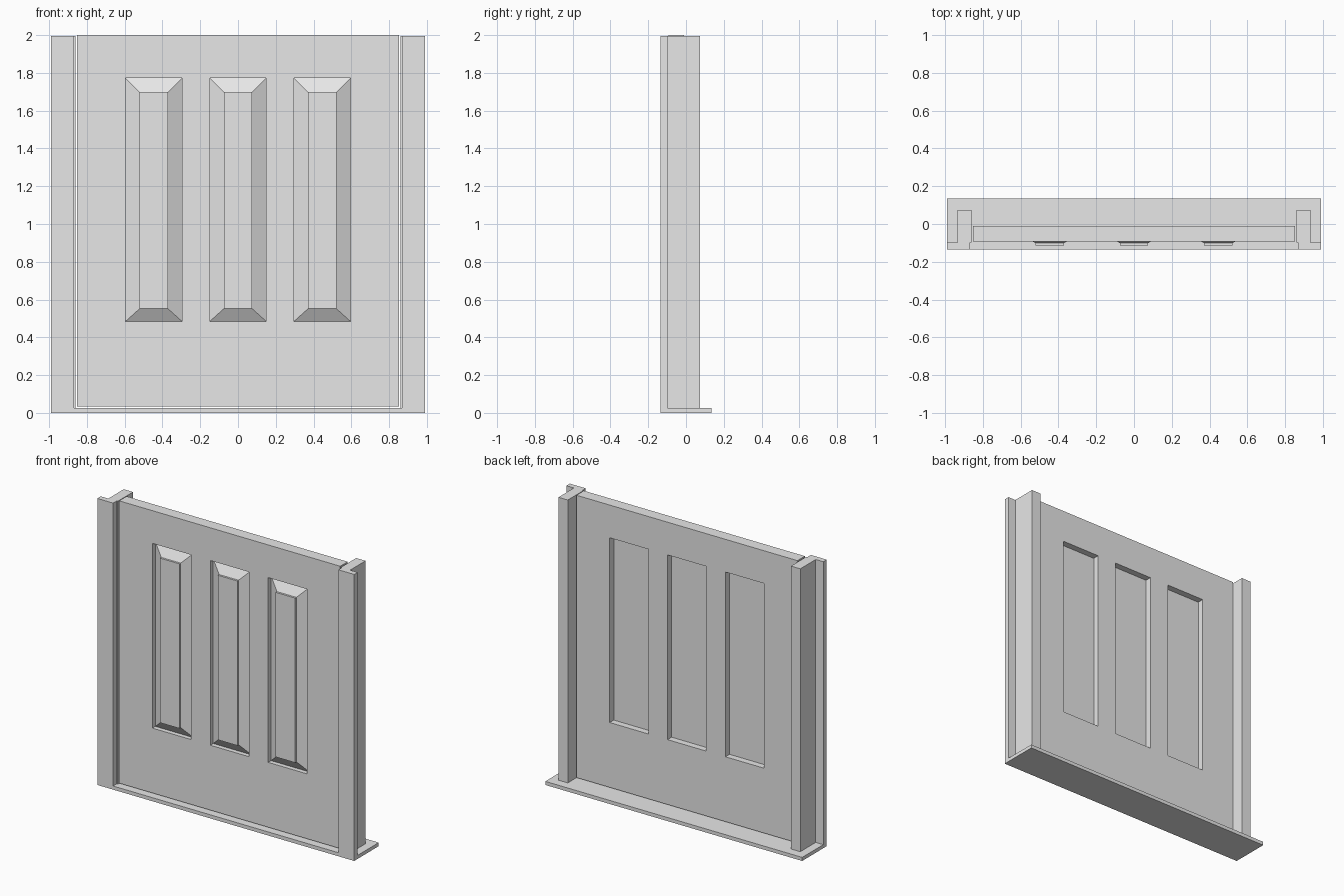
import bpy
import bmesh

cube = bpy.data.objects.get("Cube")
if cube:
    bpy.data.objects.remove(cube, do_unlink=True)

grey = bpy.data.materials.new("plain_grey")
grey.use_nodes = True
grey.diffuse_color = (0.8, 0.8, 0.8, 1)
grey.node_tree.nodes["Principled BSDF"].inputs["Base Color"].default_value = (0.8, 0.8, 0.8, 1)


def loft(name, rings):
    """Skin a stack of matching vertex rings and cap both ends."""
    bm = bmesh.new()
    loops = [[bm.verts.new(p) for p in ring] for ring in rings]
    for a, b in zip(loops, loops[1:]):
        for i in range(len(a)):
            j = (i + 1) % len(a)
            bm.faces.new((a[i], a[j], b[j], b[i]))
    bm.faces.new(loops[0][::-1])
    bm.faces.new(loops[-1])
    bmesh.ops.recalc_face_normals(bm, faces=bm.faces)
    mesh = bpy.data.meshes.new(name)
    bm.to_mesh(mesh)
    bm.free()
    mesh.materials.append(grey)
    obj = bpy.data.objects.new(name, mesh)
    bpy.context.collection.objects.link(obj)
    return obj


def rect(x0, x1, z0, z1, y):
    return [(x0, y, z0), (x1, y, z0), (x1, y, z1), (x0, y, z1)]


def box(name, x0, x1, y0, y1, z0, z1):
    return loft(name, [rect(x0, x1, z0, z1, y) for y in (y0, y1)])


FRONT, BACK = -0.092, -0.01      # door faces
BOTTOM, TOP = 0.033, 2.0         # door height
LOW, HIGH = 0.485, 1.772         # panel opening
INNER = 0.595                    # inner edge of the stiles
SILL_TOP = 0.025

# Sill under the whole door
box("sill", -0.99, 0.99, -0.135, 0.135, 0, SILL_TOP)

# Jambs: an L-shaped profile with a small step beside the door
profile = [(0.99, -0.135), (0.99, -0.097), (0.932, -0.097), (0.932, 0.073),
           (0.86, 0.073), (0.86, -0.097), (0.868, -0.097), (0.868, -0.135)]
for side, s in (("left", 1), ("right", -1)):
    loft(side + "_jamb", [[(s * x, y, z) for x, y in profile] for z in (SILL_TOP, 1.996)])
    # Stile and mullion on the same side
    x0, x1 = sorted((s * INNER, s * 0.852))
    box(side + "_stile", x0, x1, FRONT, BACK, BOTTOM, TOP)
    x0, x1 = sorted((s * 0.149, s * 0.297))
    box(side + "_mullion", x0, x1, FRONT, BACK, LOW, HIGH)

# Rails between the stiles
box("top_rail", -INNER, INNER, FRONT, BACK, HIGH, TOP)
box("bottom_rail", -INNER, INNER, FRONT, BACK, BOTTOM, LOW)

# Raised panels: thin edge, sloped border, small step up to the flat field
for name, cx in (("right_panel", -0.446), ("middle_panel", 0), ("left_panel", 0.446)):
    steps = [(0, -0.055), (0, -0.06), (0.074, -0.101), (0.074, -0.115)]
    loft(name, [rect(cx - 0.149 + d, cx + 0.149 - d, LOW + d * 0.9, HIGH - d, y)
                for d, y in steps])
